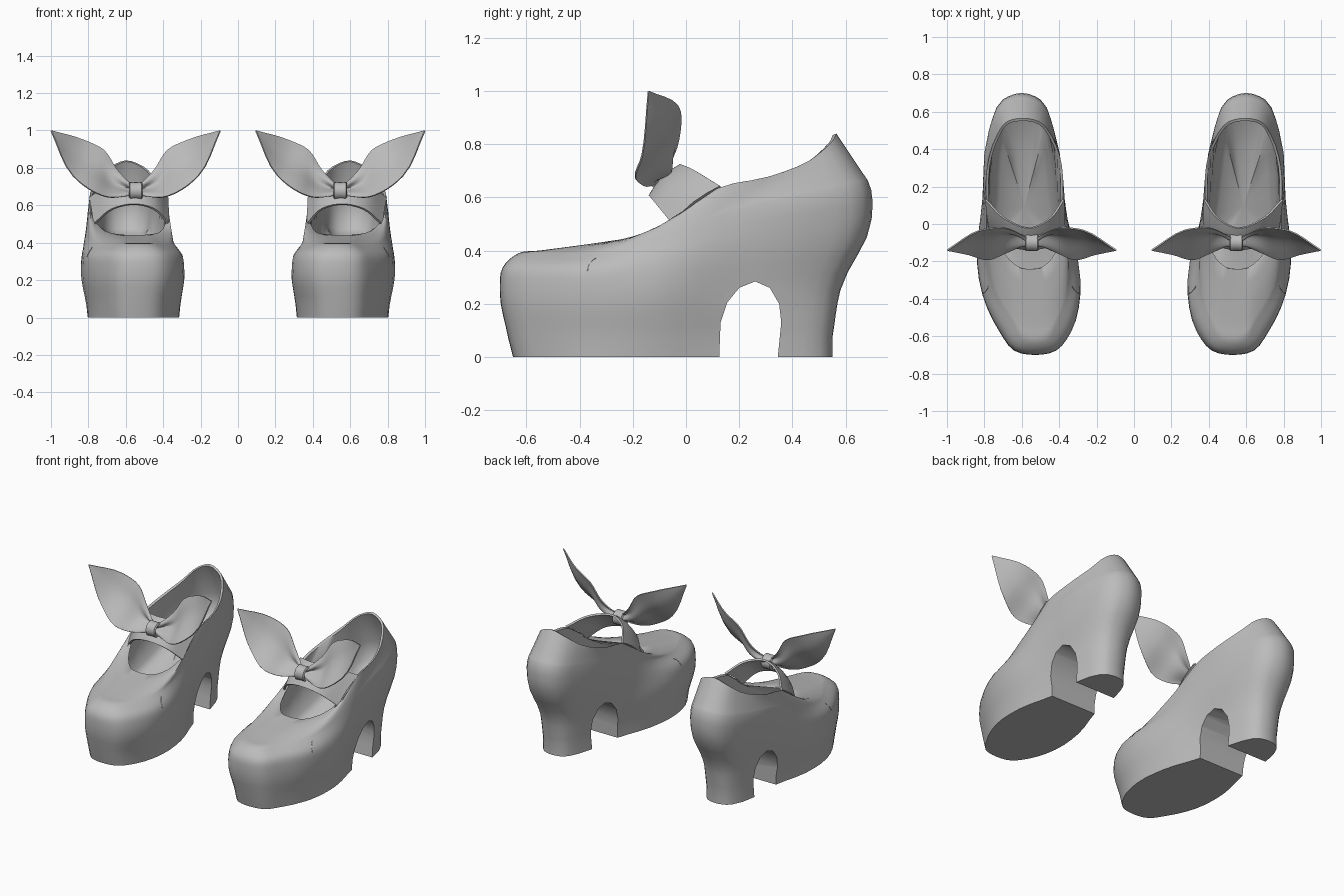
import bpy, bmesh, math
from mathutils import Vector

if "Cube" in bpy.data.objects:
    bpy.data.objects.remove(bpy.data.objects["Cube"])

GREY = bpy.data.materials.new("grey_leather")
GREY.diffuse_color = (0.5, 0.5, 0.5, 1)
GREY.use_nodes = True
GREY.node_tree.nodes["Principled BSDF"].inputs["Base Color"].default_value = GREY.diffuse_color


def spline(pts, n, closed=False):
    """Smooth curve through points, n samples per span, chord-length tangents."""
    p = [Vector(q) for q in pts]
    c = len(p)
    spans = c if closed else c - 1
    d = [max((p[(i + 1) % c] - p[i]).length, 1e-5) for i in range(spans)]

    def tangent(i):
        if not closed and i == 0:
            return (p[1] - p[0]) / d[0]
        if not closed and i == c - 1:
            return (p[-1] - p[-2]) / d[-1]
        i %= c
        a, b = d[i - 1], d[i]
        return ((p[i] - p[i - 1]) / a * b + (p[(i + 1) % c] - p[i]) / b * a) / (a + b)

    out = []
    for i in range(spans):
        a, b = p[i], p[(i + 1) % c]
        ma, mb = tangent(i) * d[i], tangent(i + 1) * d[i]
        for k in range(n):
            t = k / n
            out.append(a * (2*t**3 - 3*t*t + 1) + ma * (t**3 - 2*t*t + t)
                       + b * (3*t*t - 2*t**3) + mb * (t**3 - t*t))
    if not closed:
        out.append(p[-1].copy())
    return out


def make(name, verts, faces):
    me = bpy.data.meshes.new(name)
    me.from_pydata([tuple(v) for v in verts], [], faces)
    bm = bmesh.new()
    bm.from_mesh(me)
    bmesh.ops.remove_doubles(bm, verts=bm.verts, dist=1e-5)
    bmesh.ops.recalc_face_normals(bm, faces=bm.faces)
    bm.to_mesh(me)
    bm.free()
    ob = bpy.data.objects.new(name, me)
    bpy.context.collection.objects.link(ob)
    return ob


def grid(name, rows):
    w = len(rows[0])
    faces = [(r*w + i, r*w + i + 1, (r+1)*w + i + 1, (r+1)*w + i)
             for r in range(len(rows) - 1) for i in range(w - 1)]
    return make(name, [v for r in rows for v in r], faces)


def solidify(ob, t):
    m = ob.modifiers.new("thickness", 'SOLIDIFY')
    m.thickness, m.offset = t, 0


def finish(ob, angle=40):
    """Mirror to the other shoe, bake the modifiers, smooth and colour."""
    m = ob.modifiers.new("other_shoe", 'MIRROR')
    m.use_mirror_merge = False
    dg = bpy.context.evaluated_depsgraph_get()
    me = bpy.data.meshes.new_from_object(ob.evaluated_get(dg))
    ob.modifiers.clear()
    ob.data = me
    me.materials.clear()
    me.materials.append(GREY)
    bpy.ops.object.select_all(action='DESELECT')
    ob.select_set(True)
    bpy.context.view_layer.objects.active = ob
    bpy.ops.object.shade_smooth_by_angle(angle=math.radians(angle))


# Shoe outlines from the ground to the rim: stations (y, inner x, outer x, z), toe to heel
SOLE = [(-.65, .54, .54, 0), (-.54, .37, .705, 0), (-.36, .318, .785, 0), (-.12, .335, .80, 0),
        (.14, .42, .745, 0), (.44, .475, .725, 0), (.55, .60, .60, 0)]
WELT = [(-.668, .54, .54, .07), (-.55, .365, .71, .07), (-.36, .31, .79, .07),
        (-.12, .33, .81, .07), (.14, .42, .75, .07), (.44, .475, .725, .07), (.55, .60, .60, .07)]
MIDDLE = [(-.70, .53, .53, .25), (-.575, .335, .72, .25), (-.38, .287, .81, .25),
          (-.12, .315, .84, .25), (.14, .395, .785, .25), (.44, .46, .74, .25), (.58, .60, .60, .25)]
UPPER = [(-.69, .53, .53, .335), (-.56, .35, .71, .34), (-.38, .30, .80, .335), (-.12, .335, .83, .36),
         (.14, .372, .81, .42), (.50, .43, .77, .48), (.698, .60, .60, .52)]
SHOULDER = [(-.63, .53, .53, .39), (-.53, .41, .65, .388), (-.36, .35, .75, .39),
            (-.12, .355, .805, .435), (.14, .372, .805, .54), (.50, .43, .77, .62), (.685, .60, .60, .66)]
RIM = [(-.24, .55, .55, .44), (-.19, .43, .68, .452), (-.05, .375, .765, .505), (.12, .38, .79, .635),
       (.31, .385, .785, .678), (.47, .44, .735, .742), (.565, .60, .60, .84)]


def rounded(tip, nb):
    """Extra station that makes an end of an outline elliptical."""
    return (nb[0] + .82 * (tip[0] - nb[0]), tip[1] + .58 * (nb[1] - tip[1]),
            tip[2] + .58 * (nb[2] - tip[2]), nb[3] + .68 * (tip[3] - nb[3]))


def ring(st):
    st = [st[0], rounded(st[0], st[1])] + st[1:-1] + [rounded(st[-1], st[-2]), st[-1]]
    right = [(s[2], s[0], s[3]) for s in st]
    left = [(s[1], s[0], s[3]) for s in st[-2:0:-1]]
    return spline(right + left, 3, closed=True)


def inset(r, amount, zfun):
    """Move each ring point towards the middle line of the shoe."""
    out = []
    for v in r:
        c = Vector((.585, max(-.3, min(.35, v.y)), 0))
        d = Vector((c.x - v.x, c.y - v.y, 0))
        q = v + d.normalized() * min(amount, d.length * .9)
        q.z = zfun(v)
        out.append(q)
    return out


def insole(v):
    return .22 + .23 * max(0, min(1, (v.y + .1) / .6))


rings = [ring(s) for s in (SOLE, WELT, MIDDLE, UPPER, SHOULDER, RIM)]
# A line just above the shoulder keeps the top of the toe flat
rings.insert(5, [a.lerp(b, .2) for a, b in zip(rings[4], rings[5])])
n = len(rings[0])
columns = [[rings[0][i]] + spline([r[i] for r in rings[1:]], 4) for i in range(n)]
loops = [list(l) for l in zip(*columns)]
# Lining: lip, wall and footbed
loops.append(inset(rings[6], .014, lambda v: v.z - .006))
loops.append(inset(rings[4], .035, lambda v: v.z - .045))
loops.append(inset(rings[3], .055, lambda v: insole(v) + .03))
loops.append(inset(rings[3], .09, insole))
centre = Vector((.585, .1, .275))
loops.append([v.lerp(centre, .4) - Vector((0, 0, .004)) for v in loops[-1]])
verts = [v for l in loops for v in l] + [centre]
faces = [tuple(reversed(range(n)))]
for r in range(len(loops) - 1):
    faces += [(r*n + i, r*n + (i+1) % n, (r+1)*n + (i+1) % n, (r+1)*n + i) for i in range(n)]
last = (len(loops) - 1) * n
faces += [(last + i, last + (i+1) % n, len(verts) - 1) for i in range(n)]
shoe = make("shoe_body", verts, faces)

# Arch between platform and heel
arch = [(.125, -.1), (.125, 0), (.13, .13), (.155, .205), (.2, .26), (.26, .284),
        (.315, .26), (.35, .2), (.358, .13), (.345, 0), (.345, -.1)]
k = len(arch)
av = [(x, y, z) for x in (.1, 1.1) for y, z in arch]
af = [tuple(range(k)), tuple(range(2*k - 1, k - 1, -1))]
af += [(i, (i+1) % k, k + (i+1) % k, k + i) for i in range(k)]
cutter = make("arch_cutter", av, af)
cutter.hide_render = True
m = shoe.modifiers.new("arch", 'BOOLEAN')
m.operation, m.solver, m.object = 'DIFFERENCE', 'EXACT', cutter

# Small fold creases on both sides of the toe
bpy.context.view_layer.update()
for side, x, s in (("inner", .1, 1), ("outer", 1.1, -1)):
    path = spline([(x, -.37, .325), (x, -.362, .35), (x, -.348, .366), (x, -.335, .374)], 3)
    hits = [shoe.ray_cast(q, Vector((s, 0, 0)))[1] for q in path]
    rows = [[h + Vector((.003 * math.cos(a), 0, .003 * math.sin(a))) + Vector((0, .003 * math.sin(a), 0))
             for a in [math.tau * i / 6 for i in range(7)]] for h in hits]
    finish(grid(side + "_toe_crease", rows), 60)

finish(shoe, 55)
bpy.data.objects.remove(cutter)

# Instep strap
low = spline([(.372, -.05, .50), (.45, -.115, .58), (.55, -.135, .605), (.67, -.115, .58), (.768, -.05, .50)], 5)
high = spline([(.378, .13, .64), (.45, .03, .70), (.55, -.02, .72), (.69, .03, .70), (.792, .13, .64)], 5)
rows = []
for j in range(5):
    t = j / 4
    rows.append([a.lerp(b, t) + Vector((0, -.01, .01)) * math.sin(math.pi * t) for a, b in zip(low, high)])
strap = grid("instep_strap", rows)
solidify(strap, .012)
finish(strap)

# Bow wings: top and bottom edges from the knot out to the tip
CX = .547
top = spline([(.01, -.085, .70), (.05, -.06, .735), (.10, -.035, .79), (.17, -.02, .895),
              (.28, -.035, .95), (.452, -.14, 1.0)], 4)
bot = spline([(.01, -.10, .66), (.06, -.12, .648), (.15, -.16, .644), (.225, -.19, .672),
              (.335, -.165, .757), (.452, -.142, .997)], 4)
for side, s in (("inner", -1), ("outer", 1)):
    rows = []
    for i, (a, b) in enumerate(zip(top, bot)):
        u = i / (len(top) - 1)
        row = []
        for j in range(17):
            t = j / 16
            v = a.lerp(b, t)
            v.y += .03 * math.sin(math.pi * t) * math.sin(math.pi * u)           # cupped cloth
            v.y -= .022 * math.sin(3 * math.pi * t) * (1 - u) ** 2 * min(1, 5 * u + .3)  # gathers
            row.append((CX + s * v.x, v.y, v.z))
        rows.append(row)
    wing = grid(side + "_bow_wing", rows)
    solidify(wing, .007)
    finish(wing, 50)

# Knot: a band wrapped round the middle of the bow
rows = []
for x, f in ((-.032, .8), (-.028, .96), (0, .9), (.028, .96), (.032, .8)):
    rows.append([(CX + x, -.098 + .045 * f * math.cos(a), .677 + .045 * f * math.sin(a))
                 for a in [math.tau * i / 16 for i in range(17)]])
knot = grid("bow_knot", rows)
solidify(knot, .01)
finish(knot)
